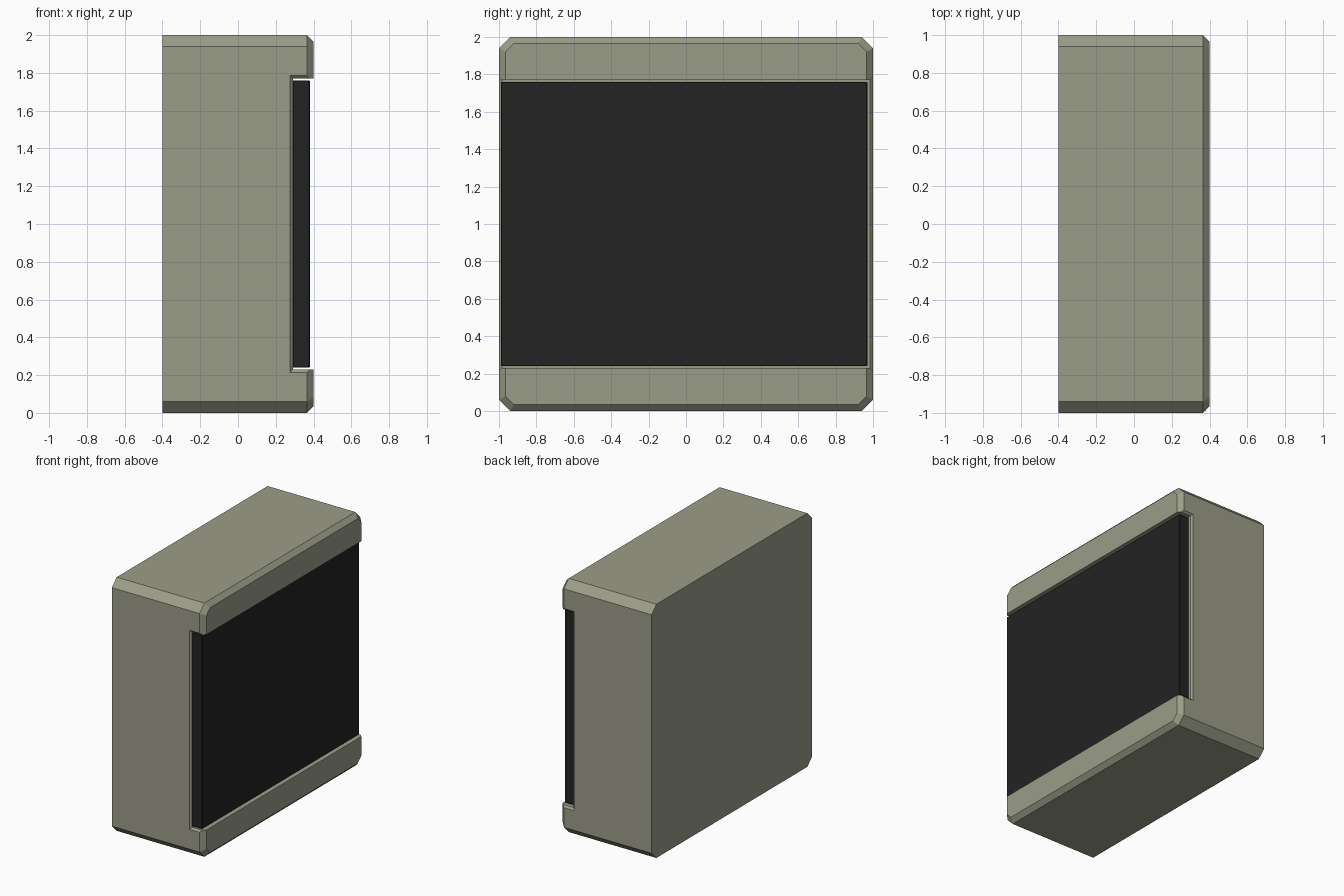
import bpy, bmesh

if "Cube" in bpy.data.objects:
    bpy.data.objects.remove(bpy.data.objects["Cube"])


def material(name, color):
    m = bpy.data.materials.new(name)
    m.diffuse_color = color
    m.use_nodes = True
    m.node_tree.nodes["Principled BSDF"].inputs["Base Color"].default_value = m.diffuse_color
    return m


def loft(name, rings, mat=None):
    """Closed solid through matching rings of points."""
    bm = bmesh.new()
    loops = [[bm.verts.new(p) for p in ring] for ring in rings]
    n = len(loops[0])
    for a, b in zip(loops, loops[1:]):
        for i in range(n):
            j = (i + 1) % n
            bm.faces.new((a[i], a[j], b[j], b[i]))
    bm.faces.new(loops[0])
    bm.faces.new(loops[-1])
    bmesh.ops.recalc_face_normals(bm, faces=bm.faces)
    mesh = bpy.data.meshes.new(name)
    bm.to_mesh(mesh)
    bm.free()
    ob = bpy.data.objects.new(name, mesh)
    bpy.context.collection.objects.link(ob)
    if mat:
        mesh.materials.append(mat)
    return ob


def octagon(x, half, cut):
    k = half - cut
    pts = [(half, -k), (half, k), (k, half), (-k, half),
           (-half, k), (-half, -k), (-k, -half), (k, -half)]
    return [(x, y, z + 1) for y, z in pts]


def slot_section(y, grow):
    x, h = 0.29 - grow, 0.77 + grow
    return [(x, y, 1 - h), (0.5, y, 1 - h), (0.5, y, 1 + h), (x, y, 1 + h)]


olive = material("olive", (0.33, 0.34, 0.25, 1))
black = material("black", (0.017, 0.017, 0.017, 1))

# Housing: chamfered block with a flat back
body = loft("housing", [octagon(-0.4, 1, 0.06), octagon(0.365, 1, 0.06),
                        octagon(0.4, 0.965, 0.045)], olive)

# Slot across the face, flared at both ends
cutter = loft("slot_cutter", [slot_section(-1.02, 0.035), slot_section(-0.985, 0),
                              slot_section(0.985, 0), slot_section(1.02, 0.035)])
cutter.hide_render = True
cutter.hide_viewport = True
cut = body.modifiers.new("slot", "BOOLEAN")
cut.object = cutter
cut.solver = "EXACT"

# Dark panel seated in the slot
panel = loft("panel", [[(x, -0.99, 0.24), (x, 0.97, 0.24), (x, 0.97, 1.76), (x, -0.99, 1.76)]
                       for x in (0.29, 0.38)], black)
bevel = panel.modifiers.new("edge", "BEVEL")
bevel.width = 0.004
bevel.segments = 1
